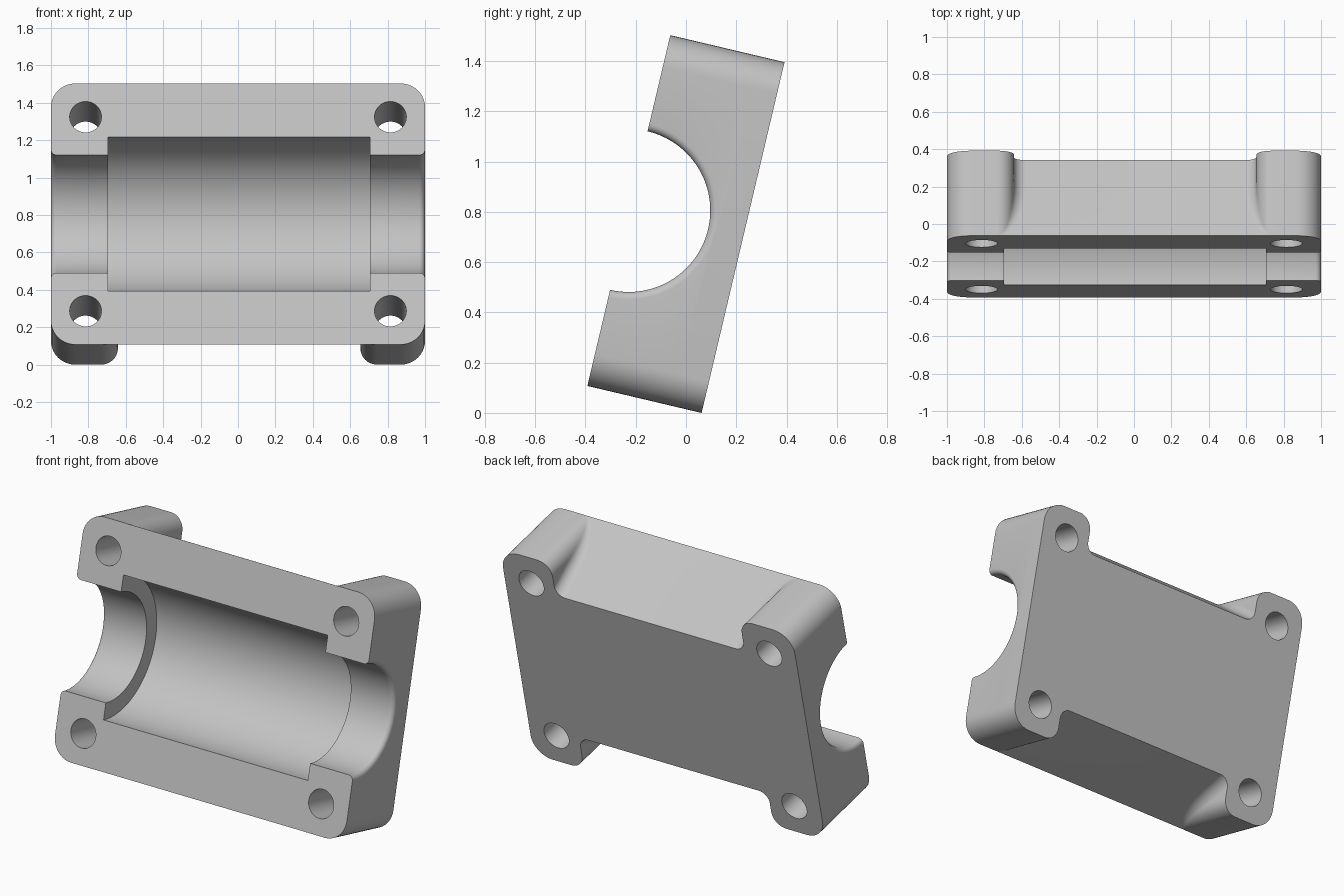
import bpy, bmesh
from math import sin, cos, acos, pi, radians
from mathutils import Matrix

if "Cube" in bpy.data.objects:
    bpy.data.objects.remove(bpy.data.objects["Cube"])

W, H, DEPTH = 1.0, 0.717, 0.467        # half width, half height, thickness
CORNER, FOOT_R, ROOT_R = 0.13, 0.09, 0.065
FOOT_X, SHIFT, NOTCH = 0.738, 0.006, 0.22
BORE_R, POCKET_R, POCKET_X, EDGE = 0.324, 0.4235, 0.70, 0.03
SEG = 10

steel = bpy.data.materials.new("light grey metal")
steel.use_nodes = True
steel.diffuse_color = (0.55, 0.55, 0.55, 1)
steel.node_tree.nodes["Principled BSDF"].inputs["Base Color"].default_value = (0.55, 0.55, 0.55, 1)


def make_object(name, bm):
    bmesh.ops.recalc_face_normals(bm, faces=bm.faces)
    mesh = bpy.data.meshes.new(name)
    bm.to_mesh(mesh)
    bm.free()
    mesh.materials.append(steel)
    obj = bpy.data.objects.new(name, mesh)
    bpy.context.collection.objects.link(obj)
    return obj


def quadrant(n):
    """Outline from the side to the notch floor, for a notch n deep."""
    pts = []
    for i in range(SEG + 1):                       # outer corner
        a = pi / 2 * i / SEG
        pts.append((W - CORNER + CORNER * cos(a), H - CORNER + CORNER * sin(a), 0))
    r = FOOT_R + ROOT_R
    sweep = acos(max(0, (r - n) / r))
    for i in range(SEG + 1):                       # rounded foot edge
        a = sweep * i / SEG
        pts.append((FOOT_X - FOOT_R * sin(a), H - FOOT_R + FOOT_R * cos(a), SHIFT))
    root_x = FOOT_X - r * sin(sweep)
    for i in range(SEG + 1):                       # fillet at the notch floor
        a = sweep * (1 - i / SEG)
        pts.append((root_x + ROOT_R * sin(a), H - n + ROOT_R - ROOT_R * cos(a), SHIFT))
    return pts


def outline(n):
    q = quadrant(n)
    loop = []
    for sx, sz in ((1, 1), (-1, 1), (-1, -1), (1, -1)):
        part = [(sx * x + s, sz * z) for x, z, s in q]
        loop += part if sx * sz > 0 else part[::-1]
    return loop


# Body: outline lofted through the thickness while the notches deepen
bm = bmesh.new()
rings = []
SLICES = 20
for k in range(SLICES + 1):
    t = (k / SLICES) ** 2
    rings.append([bm.verts.new((x, DEPTH * t, z)) for x, z in outline(max(0.0005, NOTCH * t))])
for a, b in zip(rings, rings[1:]):
    for i in range(len(a)):
        j = (i + 1) % len(a)
        bm.faces.new((a[i], a[j], b[j], b[i]))
bm.faces.new(rings[0])
bm.faces.new(rings[-1][::-1])
bmesh.ops.remove_doubles(bm, verts=bm.verts, dist=1e-5)
body = make_object("bearing_cap_body", bm)

# Bore cutter: stepped turned profile with rounded mouths
mouth = [(W - EDGE + EDGE * sin(a), BORE_R + EDGE - EDGE * cos(a))
         for a in (pi / 2 * i / 6 for i in range(7))]
right = [(POCKET_X + SHIFT, POCKET_R), (POCKET_X + SHIFT, BORE_R)] + mouth
right.append((W + 0.1, BORE_R + EDGE))
left = [(-x, r) for x, r in right[::-1]]
left[-2:] = [(-POCKET_X + SHIFT, BORE_R), (-POCKET_X + SHIFT, POCKET_R)]
bm = bmesh.new()
TURNS = 128
rings = [[bm.verts.new((x, r * cos(2 * pi * i / TURNS), r * sin(2 * pi * i / TURNS)))
          for i in range(TURNS)] for x, r in left + right]
for a, b in zip(rings, rings[1:]):
    for i in range(TURNS):
        j = (i + 1) % TURNS
        bm.faces.new((a[i], a[j], b[j], b[i]))
bm.faces.new(rings[0])
bm.faces.new(rings[-1][::-1])
bore = make_object("bore_cutter", bm)

# Bolt hole cutters
bm = bmesh.new()
for sx in (-1, 1):
    for sz in (-1, 1):
        place = Matrix.Translation((sx * 0.815, DEPTH / 2, sz * 0.533)) @ Matrix.Rotation(pi / 2, 4, 'X')
        bmesh.ops.create_cone(bm, cap_ends=True, segments=48, radius1=0.085,
                              radius2=0.085, depth=1, matrix=place)
holes = make_object("bolt_hole_cutter", bm)

# Cut the body, then drop the cutters
bpy.context.view_layer.objects.active = body
body.select_set(True)
for cutter in (bore, holes):
    cutter.hide_render = True
    mod = body.modifiers.new("cut", 'BOOLEAN')
    mod.operation, mod.solver, mod.object = 'DIFFERENCE', 'EXACT', cutter
    bpy.ops.object.modifier_apply(modifier=mod.name)
    bpy.data.objects.remove(cutter)

# Lean the part back and smooth its curved faces
body.rotation_euler.x = radians(-13.3)
body.location = (0, -0.2275, 0.805)
bpy.ops.object.shade_smooth_by_angle(angle=radians(30))
